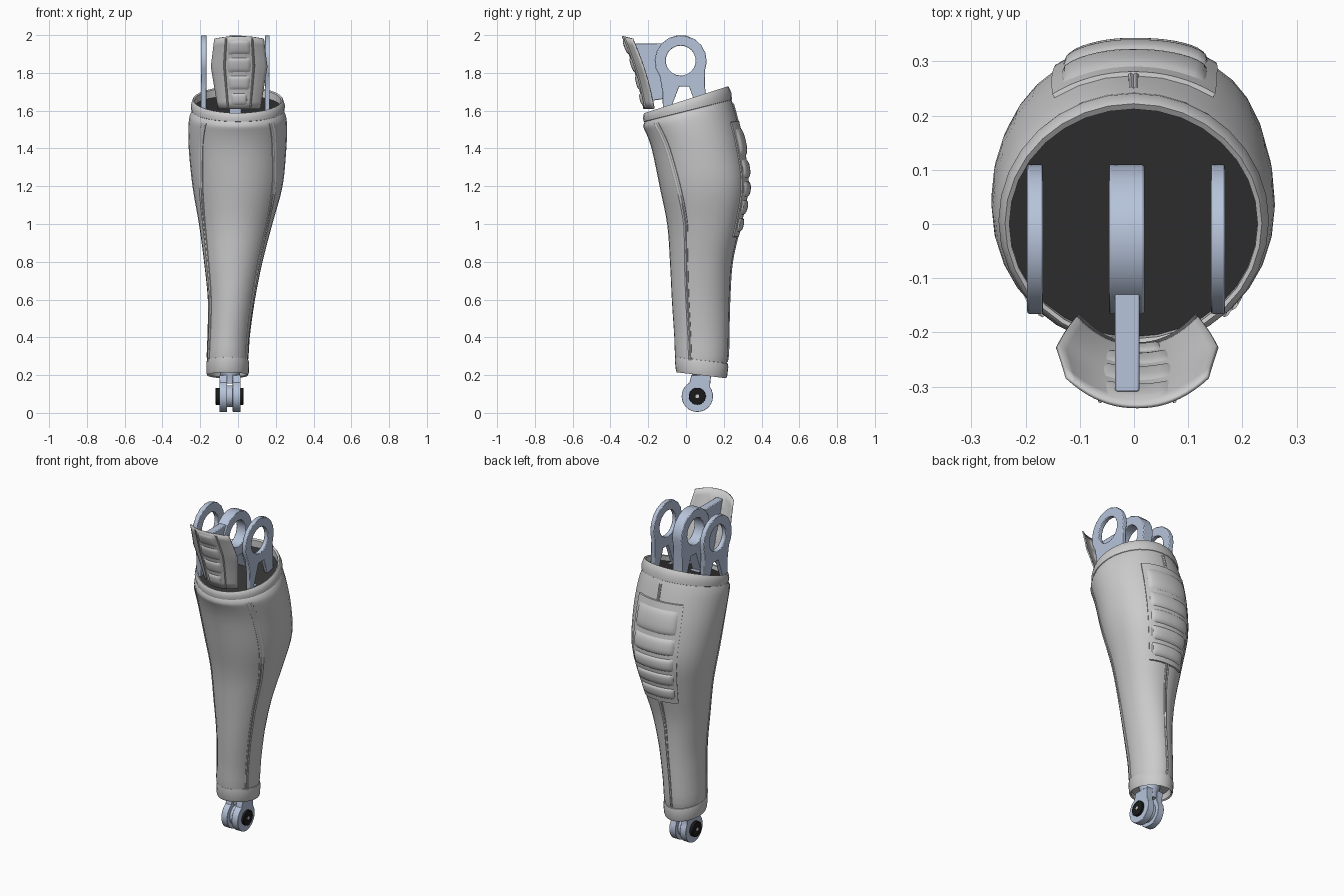
import bpy, bmesh
from math import sin, cos, pi, radians, copysign

if "Cube" in bpy.data.objects:
    bpy.data.objects.remove(bpy.data.objects["Cube"])

def material(name, c):
    m = bpy.data.materials.new(name)
    m.diffuse_color = (*c, 1)
    m.use_nodes = True
    m.node_tree.nodes["Principled BSDF"].inputs["Base Color"].default_value = m.diffuse_color
    return m

STEEL = material("steel_blue", (0.47, 0.55, 0.70))
DARK = material("dark_cap", (0.035, 0.035, 0.035))
BLACK = material("black_axle", (0.01, 0.01, 0.01))

def finish(ob, mat=None, angle=40):
    bpy.ops.object.select_all(action='DESELECT')
    ob.select_set(True)
    bpy.context.view_layer.objects.active = ob
    if mat:
        ob.data.materials.clear()
        ob.data.materials.append(mat)
    bpy.ops.object.shade_smooth_by_angle(angle=radians(angle))
    return ob

def mesh_object(name, verts, faces, mat=None, angle=40):
    me = bpy.data.meshes.new(name)
    me.from_pydata(verts, [], faces)
    ob = bpy.data.objects.new(name, me)
    bpy.context.collection.objects.link(ob)
    return finish(ob, mat, angle)

def grid(name, nu, nv, f, mat=None, angle=40):
    """Open sheet from f(u, v), u and v in 0..1."""
    verts = [f(i / nu, j / nv) for j in range(nv + 1) for i in range(nu + 1)]
    w = nu + 1
    faces = [(j*w+i, j*w+i+1, (j+1)*w+i+1, (j+1)*w+i) for j in range(nv) for i in range(nu)]
    return mesh_object(name, verts, faces, mat, angle)

# A row is: height, tilt, x left, x right, y front, y back
def on_row(row, th, off=0.0):
    z, tilt, xl, xr, yf, yb = row
    c, s = cos(th), sin(th)
    if s > 0 and .6 < z < 1.56:      # fuller calf, mostly on the right
        e = 1 - (.2 if c > 0 else .06) * sin(pi * (z - .6) / .96)
        c, s = copysign(abs(c)**e, c), s**e
    x = (xl + xr) / 2 + ((xr - xl) / 2 + off) * c
    y = (yf + yb) / 2 + ((yb - yf) / 2 + off) * s
    return (x, y, z + tilt * y)

def tube(name, rows, n=32, cap_bottom=False, mat=None):
    verts = [on_row(r, 2*pi*i/n) for r in rows for i in range(n)]
    faces = [(j*n+i, j*n+(i+1) % n, (j+1)*n+(i+1) % n, (j+1)*n+i)
             for j in range(len(rows)-1) for i in range(n)]
    if cap_bottom:
        faces.append(tuple(reversed(range(n))))
    return mesh_object(name, verts, faces, mat)

def lerp(a, b, t):
    return a + (b - a) * t

SHELL = [
    (0.24, 0, -.158, .048, -.045, .21), (0.30, 0, -.166, .056, -.058, .222),
    (0.40, 0, -.162, .062, -.062, .225), (0.60, 0, -.160, .090, -.075, .230),
    (0.80, 0, -.180, .130, -.085, .244), (1.00, 0, -.207, .182, -.100, .288),
    (1.20, 0, -.241, .236, -.140, .325), (1.40, 0, -.261, .256, -.182, .305),
    (1.50, .10, -.263, .260, -.210, .278), (1.57, .22, -.256, .254, -.227, .252),
    (1.605, .25, -.240, .238, -.215, .238)]

def row_at(z):
    """Smooth interpolation between the shell rows."""
    k = 0
    while k < len(SHELL) - 2 and z > SHELL[k+1][0]:
        k += 1
    a, b = SHELL[k], SHELL[k+1]
    p, q = SHELL[max(k-1, 0)], SHELL[min(k+2, len(SHELL)-1)]
    h = b[0] - a[0]
    t = (z - a[0]) / h
    out = [z]
    for c in range(1, 6):
        m0 = (b[c] - p[c]) / (b[0] - p[0]) * h
        m1 = (q[c] - a[c]) / (q[0] - a[0]) * h
        out.append((2*t**3-3*t*t+1)*a[c] + (t**3-2*t*t+t)*m0 + (3*t*t-2*t**3)*b[c] + (t**3-t*t)*m1)
    return out

def surf(deg, z, off=0.0):
    return on_row(row_at(z), radians(deg), off)

# Lower leg shell
levels = [0.24, 0.26, 0.28] + [0.30 + 0.05*i for i in range(25)] + [1.53, 1.55, 1.57, 1.59, 1.605]
tube("leg_shell", [row_at(z) for z in levels], cap_bottom=True)

# Tilted top rim and recessed dark cap
rim = [(1.592, .25, -.235, .233, -.212, .232), (1.598, .25, -.247, .246, -.224, .243),
       (1.625, .28, -.250, .249, -.228, .241), (1.652, .31, -.243, .241, -.224, .228),
       (1.658, .32, -.238, .236, -.220, .222), (1.654, .32, -.230, .228, -.212, .212),
       (1.620, .28, -.230, .228, -.208, .212)]
tube("top_rim", rim)
mesh_object("top_cap", [on_row(rim[-1], 2*pi*i/32) for i in range(32)], [tuple(range(32))], DARK)

# Ankle cuff
tube("ankle_cuff", [
    (.265, -.12, -.150, .040, -.038, .203), (.215, -.12, -.156, .046, -.042, .207),
    (.209, -.12, -.163, .053, -.049, .214), (.222, -.12, -.167, .057, -.054, .218),
    (.270, -.12, -.168, .059, -.059, .224), (.288, -.12, -.165, .056, -.058, .221),
    (.290, -.12, -.155, .046, -.048, .210)])

# Raised seams down both sides and the back
def seam(name, path, z0, z1, half):
    prof = [-.012, .003, .005, .002, .005, .003, -.012]
    spread = [-1, -.9, -.5, 0, .5, .9, 1]
    def f(u, v):
        i = round(u * 6)
        z = lerp(z0, z1, v)
        return surf(path(z) + half * spread[i], z, prof[i])
    grid(name, 6, 36, f, angle=30)

def side_angle(z):
    return lerp(26, 30, (z - .3) / .7) if z < 1 else lerp(30, 45, (z - 1) / .55)

seam("seam_right", lambda z: -side_angle(z), .27, 1.57, 4.5)
seam("seam_left", lambda z: 180 + side_angle(z), .27, 1.57, 4.5)
seam("seam_back_lower", lambda z: 90, .27, .95, 3)
seam("seam_back_upper", lambda z: 90, 1.50, 1.58, 2)

# Calf panel: backing frame and five padded rows
HALF = 34
def frame(u, v):
    edge = u in (0, 1) or v in (0, 1)
    return surf(lerp(90-HALF, 90+HALF, u), lerp(.93, 1.515, v), -.012 if edge else .007)

def frame_spaced(u, v):
    # pull the outermost grid lines together for a crisp raised edge
    def ease(t, n):
        i = round(t * n)
        return 0 if i == 0 else 1 if i == n else lerp(.006, .994, (i - 1) / (n - 2))
    return frame(ease(u, 18), ease(v, 24))
grid("calf_panel_frame", 18, 24, frame_spaced, angle=30)

def pillow(u, v):
    return max(0, (1 - abs(2*u-1)**8) * (1 - abs(2*v-1)**2.6)) ** .6

splits = [.95, 1.04, 1.135, 1.235, 1.355, 1.495]
for k in range(5):
    lo, hi = splits[k] + .007, splits[k+1] - .007
    grid(f"calf_pad_{k+1}", 18, 10, lambda u, v: surf(
        lerp(90-HALF+4, 90+HALF-4, u), lerp(lo, hi, v), .002 + .017 * pillow(u, v)))

# Plates cut in the y-z plane, extruded across x
def arc(cy, cz, r, a0, a1, n):
    return [(cy + r*cos(radians(lerp(a0, a1, i/n))), cz + r*sin(radians(lerp(a0, a1, i/n))))
            for i in range(n + 1)]

def plate(name, outline, holes, x0, x1, bevel=.007, mat=STEEL):
    cu = bpy.data.curves.new(name, 'CURVE')
    cu.dimensions, cu.fill_mode, cu.extrude = '2D', 'BOTH', (x1 - x0) / 2
    for pts in [outline] + holes:
        s = cu.splines.new('POLY')
        s.points.add(len(pts) - 1)
        for p, (y, z) in zip(s.points, pts):
            p.co = (y, z, 0, 1)
        s.use_cyclic_u = True
    ob = bpy.data.objects.new(name, cu)
    bpy.context.collection.objects.link(ob)
    ob.location.x = (x0 + x1) / 2
    ob.rotation_euler = (pi/2, 0, pi/2)
    bpy.ops.object.select_all(action='DESELECT')
    ob.select_set(True)
    bpy.context.view_layer.objects.active = ob
    bpy.ops.object.convert(target='MESH')
    ob = bpy.context.view_layer.objects.active
    bm = bmesh.new()
    bm.from_mesh(ob.data)
    bmesh.ops.remove_doubles(bm, verts=bm.verts, dist=1e-4)
    bmesh.ops.recalc_face_normals(bm, faces=bm.faces)
    bm.to_mesh(ob.data)
    bm.free()
    if bevel:
        b = ob.modifiers.new("edge", 'BEVEL')
        b.width, b.segments, b.limit_method, b.angle_limit = bevel, 2, 'ANGLE', radians(50)
    return finish(ob, mat)

# Three knee hinge brackets
ring = arc(-.028, 1.862, .138, -22, 217, 12) + [(-.125, 1.70), (-.12, 1.54), (.09, 1.56), (.103, 1.66)]
eye = arc(-.028, 1.865, .079, 0, 345, 23)
slot = [(-.085, 1.60), (-.036, 1.728), (.016, 1.728), (.056, 1.62)]
for name, x0, x1 in (("left", -.197, -.168), ("middle", -.046, .019), ("right", .142, .168)):
    plate(f"knee_bracket_{name}", ring, [eye, slot], x0, x1, .004)

# Arm that carries the kneecap
plate("kneecap_arm", [(-.118, 1.955), (-.31, 1.955), (-.262, 1.80), (-.212, 1.648), (-.118, 1.662)],
      [], -.035, .010, .004)

# Kneecap shell with wings curving back
def knee(s, v, off=0.0):
    w = lerp(.113, .150, v/.6) if v < .6 else lerp(.150, .132, (v-.6)/.4)
    y = lerp(-.226, -.340, v) + .012 * sin(pi*v)
    fold = abs(s) ** 2.2
    return (.006 + w*s, y + .055*fold - off, 1.610 + .382*v - .012*fold*v)

cap = grid("kneecap_shell", 20, 10, lambda u, v: knee(2*u-1, v), angle=30)
sol = cap.modifiers.new("thickness", 'SOLIDIFY')
sol.thickness, sol.offset = .008, -1

# Kneecap frame bars and four pads, the pads showing on both faces
for sx in (-1, 1):
    prof = (-.004, .006, .006, -.004)
    grid(f"kneecap_bar_{'left' if sx < 0 else 'right'}", 3, 10,
         lambda u, v: knee(sx*.52 + lerp(-.05, .05, u), lerp(.02, .98, v), prof[round(u*3)]), angle=30)
marks = [.03, .24, .48, .73, .97]
for k in range(4):
    lo, hi = marks[k] + .02, marks[k+1] - .02
    half = .35 if k == 0 else .43
    grid(f"kneecap_pad_{k+1}", 12, 8, lambda u, v: knee(
        lerp(-half, half, u), lerp(lo, hi, v), -.002 + .011 * pillow(u, v)))
    grid(f"kneecap_inner_pad_{k+1}", 12, 8, lambda u, v: knee(
        lerp(half, -half, u), lerp(lo, hi, v), -.007 - .007 * pillow(u, v)))

# Ankle joint: neck, two cheek plates, spacer, axle
def round_row(z, r):
    return (z, 0, -.042 - r, -.042 + r, .083 - r, .083 + r)
tube("ankle_neck", [round_row(z, r) for z, r in (
    (.155, .046), (.175, .047), (.195, .050), (.22, .056), (.25, .062), (.29, .07))], 20, True, STEEL)
cheek = arc(.06, .088, .083, 120, 395, 22) + [(.128, .165), (.134, .200), (.028, .200)]
plate("ankle_cheek_left", cheek, [], -.098, -.058)
plate("ankle_cheek_right", cheek, [], -.028, .014)
plate("ankle_spacer", arc(.06, .088, .058, 0, 345, 23), [], -.062, -.024, 0)
plate("ankle_axle", arc(.06, .088, .045, 0, 345, 23), [], -.118, .028, .004, BLACK)
plate("axle_pin", arc(.06, .088, .010, 0, 330, 11), [], -.120, .030, 0, None)
